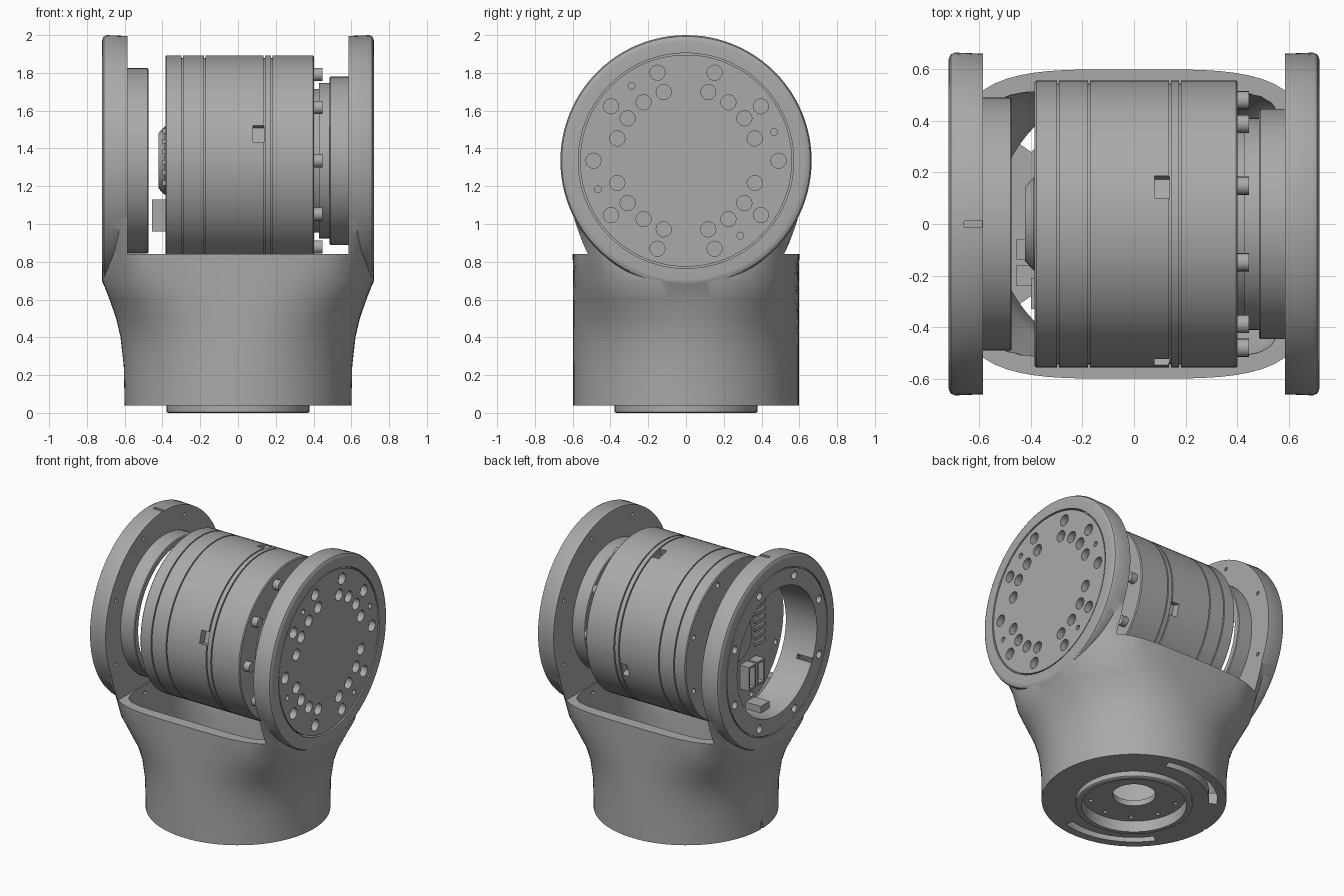
import bpy, bmesh
from math import pi, cos, sin, radians
from mathutils import Matrix, Vector

if "Cube" in bpy.data.objects:
    bpy.data.objects.remove(bpy.data.objects["Cube"])

HUB = 1.335  # height of the horizontal joint axis
JOINT = Matrix.Translation((0, 0, HUB))
UPRIGHT = Matrix.Rotation(-pi / 2, 4, 'Y')

grey = bpy.data.materials.new("machined grey")
grey.use_nodes = True
grey.diffuse_color = (0.4, 0.4, 0.4, 1)
grey.node_tree.nodes["Principled BSDF"].inputs["Base Color"].default_value = (0.4, 0.4, 0.4, 1)


def finish(name, bm):
    bmesh.ops.remove_doubles(bm, verts=bm.verts, dist=1e-5)
    bmesh.ops.recalc_face_normals(bm, faces=bm.faces)
    mesh = bpy.data.meshes.new(name)
    bm.to_mesh(mesh)
    bm.free()
    mesh.materials.append(grey)
    obj = bpy.data.objects.new(name, mesh)
    bpy.context.collection.objects.link(obj)
    return obj


def lathe(name, profile, frame=JOINT, ring=False, steps=96):
    """Spin (axial, radius) points around the frame's x axis."""
    bm = bmesh.new()
    vs = [bm.verts.new((x, 0, r)) for x, r in profile]
    pairs = list(zip(vs, vs[1:])) + ([(vs[-1], vs[0])] if ring else [])
    edges = [bm.edges.new(p) for p in pairs]
    bmesh.ops.spin(bm, geom=vs + edges, cent=(0, 0, 0), axis=(1, 0, 0),
                   angle=2 * pi, steps=steps, use_merge=True)
    bm.transform(frame)
    return finish(name, bm)


def disc(name, x0, x1, r, frame=JOINT):
    return lathe(name, [(x0, 0), (x0, r), (x1, r), (x1, 0)], frame)


def loft(name, sections, steps=96):
    """Stack superellipse sections (z, half width, half depth, exponent)."""
    bm = bmesh.new()
    rows = []
    for z, a, b, n in sections:
        row = []
        for i in range(steps):
            c, s = cos(2 * pi * i / steps), sin(2 * pi * i / steps)
            r = (abs(c / a) ** n + abs(s / b) ** n) ** (-1 / n)
            row.append(bm.verts.new((r * c, r * s, z)))
        rows.append(row)
    for lo, hi in zip(rows, rows[1:]):
        for i in range(steps):
            j = (i + 1) % steps
            bm.faces.new((lo[i], lo[j], hi[j], hi[i]))
    bm.faces.new(rows[0])
    bm.faces.new(rows[-1])
    return finish(name, bm)


def pegs(name, places, x0, x1, frame=JOINT):
    """Small cylinders along the frame's x axis; places are (angle, orbit, radius)."""
    bm = bmesh.new()
    for deg, orbit, r in places:
        t = radians(deg)
        m = Matrix.Translation(((x0 + x1) / 2, orbit * cos(t), orbit * sin(t)))
        bmesh.ops.create_cone(bm, cap_ends=True, segments=20, radius1=r, radius2=r,
                              depth=x1 - x0, matrix=frame @ m @ Matrix.Rotation(pi / 2, 4, 'Y'))
    return finish(name, bm)


def boxes(name, items):
    """Boxes from (low corner, high corner, turn about the joint axis)."""
    bm = bmesh.new()
    for lo, hi, deg in items:
        lo, hi = Vector(lo), Vector(hi)
        m = Matrix.Translation((lo + hi) / 2) @ Matrix.Diagonal((hi - lo).to_4d())
        m[3][3] = 1
        bmesh.ops.create_cube(bm, size=1, matrix=JOINT @ Matrix.Rotation(radians(deg), 4, 'X') @ m)
    return finish(name, bm)


def boolean(obj, tool, operation='DIFFERENCE'):
    mod = obj.modifiers.new("cut", 'BOOLEAN')
    mod.operation, mod.solver, mod.object = operation, 'EXACT', tool
    bpy.context.view_layer.objects.active = obj
    bpy.ops.object.modifier_apply(modifier=mod.name)
    bpy.data.objects.remove(tool)


# Yoke body: round foot flaring into two flat sides, joined by round arms
body = loft("yoke_body", [(.04, .6, .597, 2), (.25, .605, .597, 2), (.4, .622, .597, 2.1),
                          (.5, .645, .597, 2.3), (.6, .68, .598, 2.7), (.7, .719, .598, 3.2),
                          (.84, .719, .6, 4), (.95, .719, .6, 6), (1.03, .719, .6, 10)])
for side in (1, -1):
    arm = [(.57, 0), (.57, .66), (.695, .665), (.71, .658), (.718, .645), (.72, .63), (.72, 0)]
    boolean(body, lathe("arm", [(side * x, r) for x, r in arm]), 'UNION')

# Opening between the arms and the hollow below it
boolean(body, boxes("gap", [((-.585, -.8, .84 - HUB), (.585, .8, .8), 0)]))
boolean(body, loft("hollow", [(.12, .54, .54, 2), (.45, .54, .54, 2), (.6, .56, .53, 2.5),
                              (.75, .575, .52, 6), (.9, .58, .515, 10)]))

# Right arm seat for the cover; left arm through bore with a seam and bolt holes
boolean(body, disc("seat", .66, .8, .57))
boolean(body, disc("bore", -.8, -.5, .45))
boolean(body, lathe("seam", [(-.8, .565), (-.8, .573), (-.71, .573), (-.71, .565)], ring=True))
eight = [22.5 + 45 * i for i in range(8)]
boolean(body, pegs("bolt_holes", [(a, .515, .028) for a in eight], -.8, -.66))
for x in (-.6, .57):
    boolean(body, pegs("pin_holes", [(a, .595, .013) for a in eight], x, x + .03))

# Alignment marks on the left arm and foot
boolean(body, boxes("marks", [((-.66, -.012, .65), (-.59, .012, .7), 0),
                              ((-.63, -.008, -1.3), (-.59, .008, -1.24), 0)]))

# Underside: curved cable slots, centre pocket and shaft hole
for mid in (110, 250):
    bm = bmesh.new()
    arc = [radians(mid - 35 + 70 * i / 16) for i in range(17)]
    outline = [(r * cos(t), r * sin(t), 0) for r, ts in ((.54, arc), (.485, arc[::-1])) for t in ts]
    face = bm.faces.new([bm.verts.new(p) for p in outline])
    top = bmesh.ops.extrude_face_region(bm, geom=[face])["geom"]
    bmesh.ops.translate(bm, verts=[v for v in top if isinstance(v, bmesh.types.BMVert)], vec=(0, 0, .2))
    boolean(body, finish("slot", bm))
boolean(body, disc("pocket", -.1, .08, .34, UPRIGHT))
boolean(body, disc("shaft_hole", -.1, .3, .14, UPRIGHT))
boolean(body, pegs("foot_holes", [(36 * i, .29, .014) for i in range(10)], .06, .1, UPRIGHT))
lathe("foot_ring", [(0, .34), (0, .37), (.005, .378), (.05, .378), (.05, .34)], UPRIGHT, ring=True)

# Cover plate with two bolt circles and dowel holes
cover = disc("cover_plate", .65, .717, .561)
holes = [(36 * i, .49, .04) for i in range(10)]
holes += [(q + a, .382, .04) for q in (0, 90, 180, 270) for a in (18, 36, 54, 72)]
holes += [(a, .49, .018) for a in (18, 126, 198, 306)]
boolean(cover, pegs("cover_holes", holes, .67, .8))

# Left collar around the bore
lathe("left_collar", [(-.6, .45), (-.6, .49), (-.48, .49), (-.475, .485), (-.475, .45)], ring=True)
boxes("collar_clip", [((-.62, -.06, -.46), (-.5, .04, -.4), 0)])

# Drive housing with grooves, and four notches around it
R = .557
profile = [(-.385, 0), (-.385, R - .006), (-.379, R)]
for g in (-.295, -.175, .14, .178):
    profile += [(g - .004, R), (g - .004, R - .012), (g + .004, R - .012), (g + .004, R)]
profile += [(.396, R), (.402, R - .006), (.402, 0)]
housing = lathe("drive_housing", profile)
boolean(housing, boxes("notches", [((.08, -.045, .5), (.137, .045, .7), a) for a in (-15, 75, 165, 255)]))
boolean(housing, pegs("end_holes", [(a, .5, .018) for a in eight], -.5, -.36))

# Rear cap, connectors and ribs on the drive's left end
lathe("rear_cap", [(-.38, .18), (-.39, .18), (-.422, .145), (-.422, 0)])
connectors = boxes("connectors", [((-.455, -.24, -.375), (-.38, -.16, -.205), 0),
                                  ((-.455, -.14, -.375), (-.38, -.06, -.205), 0)])
boolean(connectors, boxes("sockets", [((-.5, y, -.36), (-.41, y + .056, -.22), 0) for y in (-.228, -.128)]))
boxes("ribs", [((-.4, -.33, -.13 + .055 * i), (-.38, -.21, -.105 + .055 * i), 0) for i in range(6)])

# Output hub, flanges and bolts towards the right arm
lathe("output_hub", [(.39, 0), (.39, .38), (.428, .38), (.428, .412), (.485, .412), (.485, .44),
                     (.49, .446), (.6, .446), (.6, 0)])
pegs("hub_bolts", [(36 * i, .48, .035) for i in range(10)], .39, .447)

# Smooth the curved faces, keep machined edges sharp
bpy.ops.object.select_all(action='DESELECT')
for obj in bpy.context.collection.objects:
    if obj.type == 'MESH' and obj.data.materials and obj.data.materials[0] == grey:
        obj.select_set(True)
        bpy.context.view_layer.objects.active = obj
bpy.ops.object.shade_smooth_by_angle(angle=radians(30))
